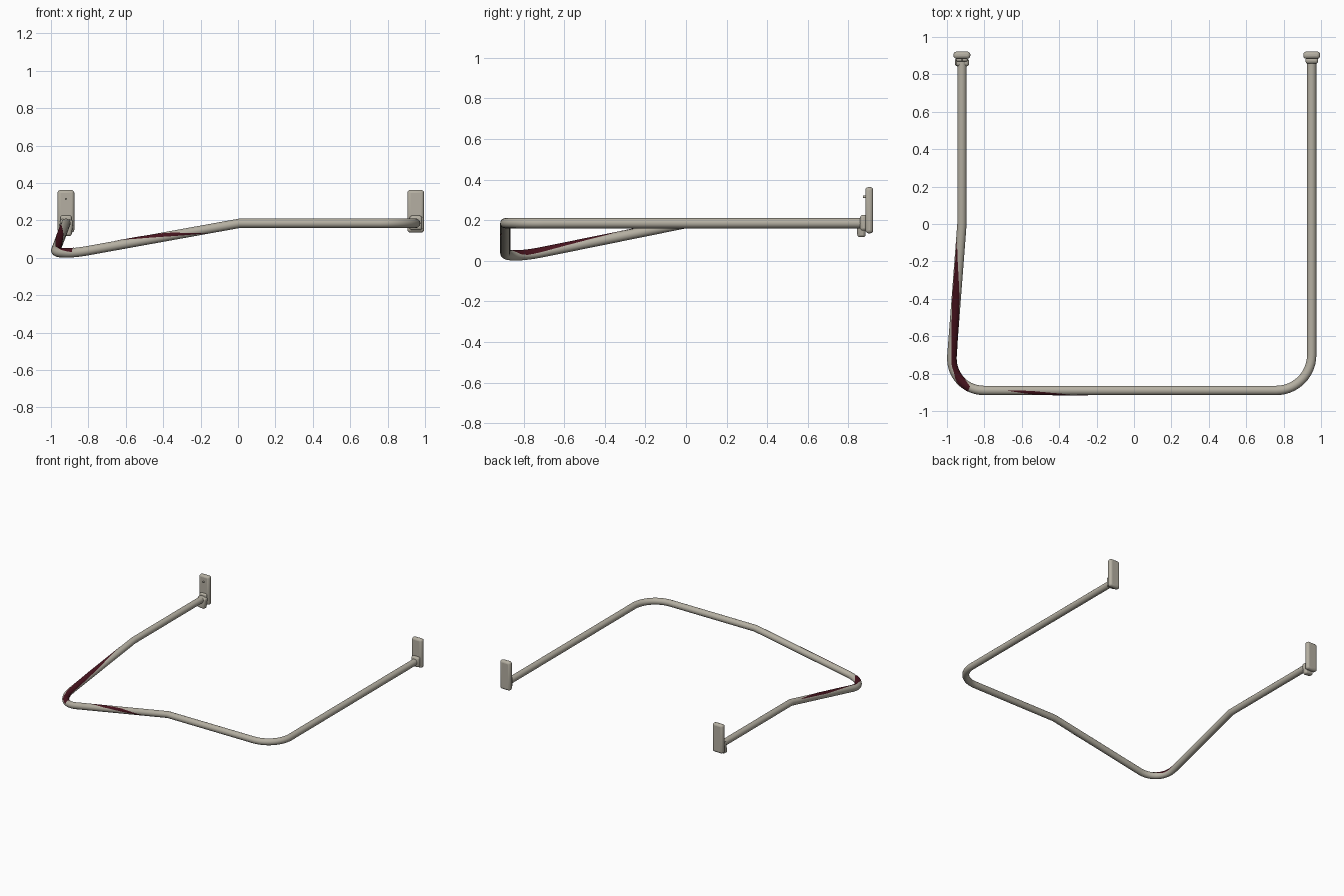
import bpy, bmesh, math
from mathutils import Vector

if "Cube" in bpy.data.objects:
    bpy.data.objects.remove(bpy.data.objects["Cube"])

R = 0.025
Z = Vector((0, 0, 1))


def lerp(a, b, t):
    return a + (b - a) * t


# Rail centreline: straight runs with two rounded corners
def corner(prev, v, nxt, r=0.19, n=14):
    p0 = v + (prev - v).normalized() * r
    p3 = v + (nxt - v).normalized() * r
    p1, p2 = p0.lerp(v, 0.552), p3.lerp(v, 0.552)
    return [p0 * (1-t)**3 + p1 * 3*t*(1-t)**2 + p2 * 3*t*t*(1-t) + p3 * t**3
            for t in (i / n for i in range(n + 1))]


A, B, C, D, E, F = [Vector(p) for p in (
    (-0.92, 0.89, 0.185), (-0.92, 0, 0.185), (-0.988, -0.89, 0.005),
    (0.01, -0.89, 0.185), (0.95, -0.89, 0.185), (0.95, 0.89, 0.185))]
path = [A, B] + corner(B, C, D) + [D] + corner(D, E, F) + [F]
dist = [0.0]
for a, b in zip(path, path[1:]):
    dist.append(dist[-1] + (b - a).length)


# Position on the path at arc length s
def at(s):
    for i in range(len(path) - 1):
        if s <= dist[i + 1]:
            return path[i].lerp(path[i + 1], (s - dist[i]) / (dist[i + 1] - dist[i]))
    return path[-1].copy()


# Point on the tube surface; angle 0 = outer side, 90 = top, 180 = inner side
def skin(s, deg, r):
    t = (at(min(s + 0.012, dist[-1])) - at(max(s - 0.012, 0))).normalized()
    side = t.cross(Z).normalized()
    up = side.cross(t)
    a = math.radians(deg)
    return at(s) + (side * math.cos(a) + up * math.sin(a)) * r


# Sweep an angular range along the path; keys are (arc length, start, end)
def sweep(name, stations, ranges, r, n):
    bm = bmesh.new()
    rows = [[bm.verts.new(skin(s, lerp(a0, a1, j / n), r)) for j in range(n + 1)]
            for s, (a0, a1) in zip(stations, ranges)]
    for p, q in zip(rows, rows[1:]):
        for j in range(n):
            bm.faces.new((p[j], p[j + 1], q[j + 1], q[j]))
    bmesh.ops.remove_doubles(bm, verts=bm.verts, dist=1e-5)
    bmesh.ops.recalc_face_normals(bm, faces=bm.faces)
    me = bpy.data.meshes.new(name)
    bm.to_mesh(me)
    bm.free()
    ob = bpy.data.objects.new(name, me)
    bpy.context.collection.objects.link(ob)
    me.shade_smooth()
    return ob


def paint(ob, name, col):
    m = bpy.data.materials.get(name) or bpy.data.materials.new(name)
    m.diffuse_color = col
    m.use_nodes = True
    m.node_tree.nodes["Principled BSDF"].inputs["Base Color"].default_value = m.diffuse_color
    ob.data.materials.append(m)


METAL = ("warm_metal", (0.46, 0.43, 0.36, 1))
RED = ("dark_red", (0.06, 0.006, 0.012, 1))

# Bent rail
rail = sweep("rail", dist, [(0, 360)] * len(dist), R, 20)
paint(rail, *METAL)


# Dark red streaks twisting around the rail
def streak(name, keys):
    st, rg = [], []
    for (s0, a0, b0), (s1, a1, b1) in zip(keys, keys[1:]):
        n = max(2, round((s1 - s0) / 0.015))
        for i in range(n):
            t = i / n
            st.append(lerp(s0, s1, t))
            rg.append((lerp(a0, a1, t), lerp(b0, b1, t)))
    st.append(keys[-1][0])
    rg.append(keys[-1][1:])
    ob = sweep(name, st, rg, R * 1.05, 8)
    # make sure the streak's faces point away from the rail
    bm = bmesh.new()
    bm.from_mesh(ob.data)
    bm.faces.ensure_lookup_table()
    f = bm.faces[len(bm.faces) // 2]
    c = f.calc_center_median()
    near = min((at(i * 0.01) for i in range(int(dist[-1] * 100))), key=lambda p: (p - c).length)
    if f.normal.dot(c - near) < 0:
        bmesh.ops.reverse_faces(bm, faces=bm.faces)
    bm.to_mesh(ob.data)
    bm.free()
    paint(ob, *RED)


streak("side_streak", [(0.975, 40, 42), (1.29, 35, 130), (1.60, 85, 175),
                       (1.70, 80, 180), (1.75, 40, 165), (1.82, 5, 100)])
streak("front_streak", [(2.03, 88, 92), (2.16, 40, 85), (2.32, 0, 50), (2.54, -52, -48)])


# Rounded block
def block(name, lo, hi, bevel, tilt=0):
    bpy.ops.mesh.primitive_cube_add(size=1, location=[(a + b) / 2 for a, b in zip(lo, hi)])
    ob = bpy.context.object
    ob.name = name
    ob.scale = [b - a for a, b in zip(lo, hi)]
    bpy.ops.object.transform_apply(location=False, rotation=False, scale=True)
    ob.rotation_euler.y = tilt
    m = ob.modifiers.new("round", 'BEVEL')
    m.width, m.segments = bevel, 3
    bpy.ops.object.shade_smooth_by_angle(angle=math.radians(40))
    paint(ob, *METAL)
    return ob


# Wall plates and sockets at both ends
for label, x in (("left", -0.92), ("right", 0.95)):
    block(label + "_plate", (x - 0.045, 0.883, 0.135), (x + 0.045, 0.922, 0.363), 0.016)
block("right_socket", (0.917, 0.857, 0.148), (0.985, 0.892, 0.226), 0.014)
block("left_socket", (-0.955, 0.843, 0.118), (-0.885, 0.885, 0.206), 0.014, 0.12)
block("left_socket_back", (-0.95, 0.868, 0.15), (-0.89, 0.892, 0.226), 0.01)

# Small bolt on the left plate
bpy.ops.mesh.primitive_cylinder_add(vertices=12, radius=0.006, depth=0.014,
                                    location=(-0.92, 0.879, 0.315), rotation=(math.pi / 2, 0, 0))
bpy.context.object.name = "plate_bolt"
paint(bpy.context.object, *METAL)
